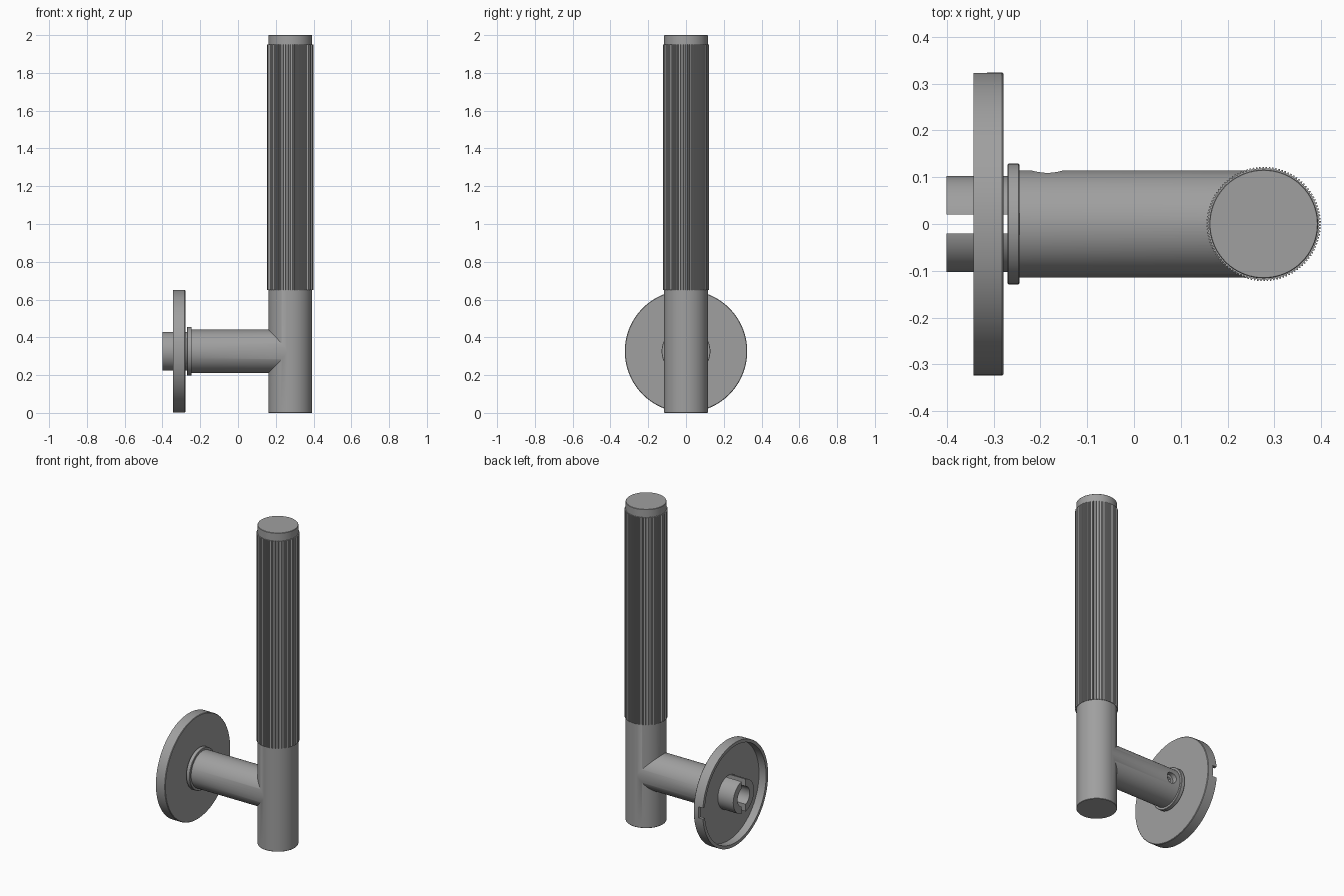
import bpy, bmesh, math
from mathutils import Matrix, Vector

if "Cube" in bpy.data.objects:
    bpy.data.objects.remove(bpy.data.objects["Cube"])

steel = bpy.data.materials.new("satin_grey_metal")
steel.diffuse_color = (0.35, 0.35, 0.35, 1)
steel.use_nodes = True
steel.node_tree.nodes["Principled BSDF"].inputs["Base Color"].default_value = steel.diffuse_color

HX = 0.277          # axis of the upright grip
AZ = 0.326          # height of the horizontal axis


def finish(name, bm):
    bmesh.ops.remove_doubles(bm, verts=bm.verts, dist=1e-6)
    bmesh.ops.recalc_face_normals(bm, faces=bm.faces)
    me = bpy.data.meshes.new(name)
    bm.to_mesh(me)
    bm.free()
    me.materials.append(steel)
    ob = bpy.data.objects.new(name, me)
    bpy.context.collection.objects.link(ob)
    return ob


def lathe(name, profile, axis='X', n=96, closed=False):
    """Turn (position, radius) points round the x axis at AZ or the z axis at HX."""
    bm = bmesh.new()
    rings = []
    for p, r in profile:
        ring = []
        for i in range(n):
            a = 2 * math.pi * i / n
            c, s = r * math.cos(a), r * math.sin(a)
            ring.append(bm.verts.new((p, c, AZ + s) if axis == 'X' else (HX + c, s, p)))
        rings.append(ring)
    pairs = list(zip(rings, rings[1:]))
    if closed:
        pairs.append((rings[-1], rings[0]))
    else:
        bm.faces.new(rings[0])
        bm.faces.new(rings[-1])
    for a, b in pairs:
        for i in range(n):
            j = (i + 1) % n
            bm.faces.new((a[i], a[j], b[j], b[i]))
    return finish(name, bm)


def box(name, lo, hi):
    bm = bmesh.new()
    lo, hi = Vector(lo), Vector(hi)
    bmesh.ops.create_cube(bm, size=1, matrix=Matrix.Translation((lo + hi) / 2)
                          @ Matrix.Diagonal((*(hi - lo), 1)))
    return finish(name, bm)


def y_cylinder(name, x, y0, y1, r, n=32):
    bm = bmesh.new()
    bmesh.ops.create_cone(bm, cap_ends=True, segments=n, radius1=r, radius2=r, depth=y1 - y0,
                          matrix=Matrix.Translation((x, (y0 + y1) / 2, AZ))
                          @ Matrix.Rotation(math.pi / 2, 4, 'X'))
    return finish(name, bm)


def boolean(ob, other, op='DIFFERENCE'):
    m = ob.modifiers.new(op, 'BOOLEAN')
    m.operation, m.solver, m.object = op, 'EXACT', other
    bpy.context.view_layer.objects.active = ob
    bpy.ops.object.modifier_apply(modifier=m.name)
    bpy.data.objects.remove(other)


# upright post joined with the horizontal neck
post = lathe("post_and_neck", [(0, 0.1145), (0.002, 0.116), (1.998, 0.116), (2, 0.1145)], 'Z')
neck = lathe("neck", [(-0.25, 0.1145), (HX, 0.1145)])
boolean(post, neck, 'UNION')

# set screw hole in the back of the neck, with a socket screw inside
boolean(post, y_cylinder("hole_cutter", -0.185, 0.05, 0.2, 0.034))
screw = y_cylinder("set_screw", -0.185, 0.045, 0.085, 0.032)
boolean(screw, y_cylinder("hex_cutter", -0.185, 0.06, 0.2, 0.017, 6))

# reeded grip sleeve: fine vertical ribs
TEETH = 110
bm = bmesh.new()
outline = []
for i in range(TEETH):
    for f, r in ((0, 0.1185), (0.35, 0.1185), (0.5, 0.1222), (0.85, 0.1222)):
        a = 2 * math.pi * (i + f) / TEETH
        outline.append(bm.verts.new((HX + r * math.cos(a), r * math.sin(a), 0.65)))
base = bm.faces.new(outline)
ext = bmesh.ops.extrude_face_region(bm, geom=[base], use_keep_orig=True)
bmesh.ops.translate(bm, vec=(0, 0, 1.30),
                    verts=[v for v in ext["geom"] if isinstance(v, bmesh.types.BMVert)])
grip = finish("reeded_grip", bm)

# collar at the wall end of the neck
collar = lathe("collar", [(-0.270, 0.127), (-0.268, 0.129), (-0.247, 0.129), (-0.245, 0.127)])

# hollow wall rose, open at the back, with a notch in its rim
rose = lathe("wall_rose", [(-0.343, 0.324), (-0.282, 0.324), (-0.279, 0.321), (-0.279, 0.104),
                           (-0.294, 0.104), (-0.294, 0.304), (-0.343, 0.304)], n=128, closed=True)
boolean(rose, box("notch_cutter", (-0.36, 0.28, AZ - 0.035), (-0.314, 0.36, AZ + 0.035)))

# split spindle sleeve through the rose
spindle = lathe("spindle_sleeve", [(-0.4, 0.103), (-0.268, 0.103), (-0.268, 0.06), (-0.4, 0.06)],
                closed=True)
boolean(spindle, box("slot_cutter", (-0.45, -0.02, 0.1), (-0.25, 0.02, 0.6)))

# smooth the turned parts, keep the ribs flat
bpy.ops.object.select_all(action='DESELECT')
for ob in (post, collar, rose, spindle, screw):
    ob.select_set(True)
bpy.context.view_layer.objects.active = post
bpy.ops.object.shade_smooth_by_angle(angle=math.radians(30))
